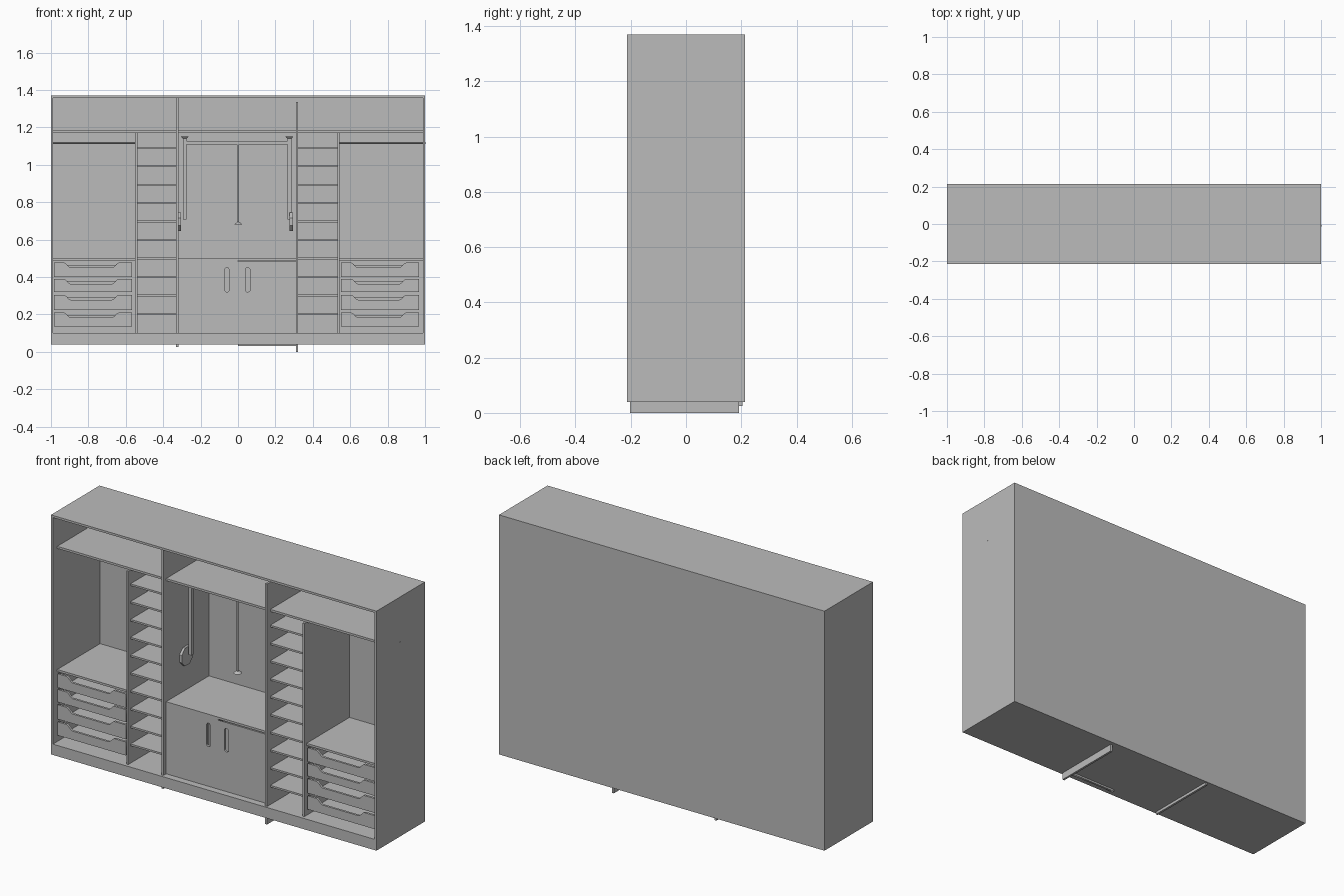
import bpy, bmesh, math
from mathutils import Matrix, Vector

if "Cube" in bpy.data.objects:
    bpy.data.objects.remove(bpy.data.objects["Cube"])

grey = bpy.data.materials.new("plain_grey")
grey.use_nodes = True
COLOUR = (0.5, 0.5, 0.5, 1)
grey.diffuse_color = COLOUR
grey.node_tree.nodes["Principled BSDF"].inputs["Base Color"].default_value = COLOUR


def add(name, mesh):
    mesh.materials.clear()
    mesh.materials.append(grey)
    ob = bpy.data.objects.new(name, mesh)
    bpy.context.collection.objects.link(ob)
    return ob


def from_bmesh(name, bm):
    mesh = bpy.data.meshes.new(name)
    bm.to_mesh(mesh)
    bm.free()
    return add(name, mesh)


def box(name, x0, x1, y0, y1, z0, z1):
    bm = bmesh.new()
    centre = Vector((x0 + x1, y0 + y1, z0 + z1)) / 2
    size = Matrix.Diagonal((x1 - x0, y1 - y0, z1 - z0, 1))
    bmesh.ops.create_cube(bm, size=1, matrix=Matrix.Translation(centre) @ size)
    return from_bmesh(name, bm)


def tube(name, centre, length, r1, r2, sides=16, along_x=False, turn=0):
    bm = bmesh.new()
    mat = Matrix.Translation(centre)
    if along_x:
        mat = mat @ Matrix.Rotation(math.pi / 2, 4, 'Y')
    mat = mat @ Matrix.Rotation(turn, 4, 'Z')
    bmesh.ops.create_cone(bm, cap_ends=True, segments=sides, radius1=r1,
                          radius2=r2, depth=length, matrix=mat)
    return from_bmesh(name, bm)


def panel(name, outlines, y, thick):
    """Upright panel from x-z outlines; inner outlines become holes."""
    curve = bpy.data.curves.new(name, 'CURVE')
    curve.dimensions = '2D'
    curve.fill_mode = 'BOTH'
    curve.extrude = thick / 2
    for pts in outlines:
        spline = curve.splines.new('POLY')
        spline.points.add(len(pts) - 1)
        for p, (x, z) in zip(spline.points, pts):
            p.co = (x, z, 0, 1)
        spline.use_cyclic_u = True
    temp = bpy.data.objects.new(name + "_outline", curve)
    mesh = bpy.data.meshes.new_from_object(temp)
    bpy.data.objects.remove(temp)
    mesh.transform(Matrix.Translation((0, y + thick / 2, 0)) @ Matrix.Rotation(math.pi / 2, 4, 'X'))
    return add(name, mesh)


def rect(x0, x1, z0, z1):
    return [(x0, z0), (x1, z0), (x1, z1), (x0, z1)]


def slot(x, z0, z1, r):
    pts = []
    for zc, start in ((z1 - r, 0), (z0 + r, math.pi)):
        for i in range(9):
            a = start + math.pi * i / 8
            pts.append((x + r * math.cos(a), zc + r * math.sin(a)))
    return pts


T = 0.012          # board thickness
D = 0.213          # half depth
FRONT, BACK = -0.175, 0.201
BASE, FLOOR, TOP = 0.04, 0.1, 1.37

# Carcass
box("base", -1, 1, -D, D, BASE, FLOOR)
box("top_board", -1, 1, -D, D, TOP - T, TOP)
box("right_side", -1, -1 + T, -D, D, FLOOR, TOP - T)
box("left_side", 1 - T, 1, -D, D, FLOOR, TOP - T)
box("back_panel", -1 + T, 1 - T, BACK, D, FLOOR, TOP - T)

# Main dividers, running down past the base
box("right_main_divider", -0.331, -0.319, -0.2, 0.205, 0.025, 1.358)
box("left_main_divider", 0.309, 0.321, -0.203, 0.192, 0, 1.335)

# Outer dividers and full width upper shelf
UPPER = 1.172
box("right_outer_divider", -0.55, -0.538, -0.195, BACK, FLOOR, UPPER)
box("left_outer_divider", 0.532, 0.544, -0.195, BACK, FLOOR, UPPER)
for name, x0, x1 in (("right", -0.988, -0.331), ("middle", -0.319, 0.309), ("left", 0.321, 0.988)):
    box(name + "_upper_shelf", x0, x1, FRONT, BACK, UPPER, UPPER + T)

# Narrow shelf columns
for side, x0, x1 in (("right", -0.538, -0.331), ("left", 0.321, 0.532)):
    for i in range(10):
        z = 0.197 + i * 0.0988
        box(f"{side}_shelf_{i + 1}", x0, x1, FRONT, BACK, z, z + 0.01)


def drawer(name, x0, x1, z0, z1):
    """Open box whose front has a curved finger cut-out along the top."""
    mid = (x0 + x1) / 2 - 0.008
    edge = []
    for i in range(7):
        t = i / 6
        ease = t * t * (3 - 2 * t)
        edge.append((0.147 - 0.037 * t, z1 - 0.027 * ease))
    outline = [(x0, z1), (x0, z0), (x1, z0), (x1, z1)]
    outline += [(mid + dx, z) for dx, z in edge]
    outline += [(mid - dx, z) for dx, z in reversed(edge)]
    panel(name + "_front", [outline], FRONT, T)
    y0, y1 = FRONT + T, 0.17
    box(name + "_bottom", x0 + T, x1 - T, y0, y1, z0, z0 + 0.008)
    box(name + "_right_wall", x0 + T, x0 + 2 * T, y0, y1, z0 + 0.008, z1 - T)
    box(name + "_left_wall", x1 - 2 * T, x1 - T, y0, y1, z0 + 0.008, z1 - T)
    box(name + "_back", x0 + 2 * T, x1 - 2 * T, y1 - T, y1, z0 + 0.008, z1 - T)


# Drawer bays with a counter and a hanging rail
DRAWERS = ((0.135, 0.21), (0.225, 0.305), (0.32, 0.39), (0.4, 0.477))
for side, x0, x1, d0, d1 in (("right", -0.988, -0.55, -0.985, -0.567),
                             ("left", 0.544, 0.988, 0.551, 0.969)):
    box(side + "_counter", x0, x1, FRONT, BACK, 0.488, 0.5)
    for i, (z0, z1) in enumerate(DRAWERS):
        drawer(f"{side}_drawer_{i + 1}", d0, d1, z0, z1)
    end = 1.002 if side == "left" else x1
    rail = tube(side + "_hanging_rail", ((x0 + end) / 2, -0.008, 1.117), end - x0,
                0.005, 0.005, along_x=True)

# Middle cupboard with slotted doors
box("cupboard_top", -0.319, 0.309, FRONT, BACK, 0.488, 0.5)
panel("right_door", [rect(-0.319, -0.001, FLOOR, 0.488), slot(-0.059, 0.32, 0.45, 0.011)], FRONT, T)
panel("left_door", [rect(0.001, 0.309, 0.03, 0.483), slot(0.052, 0.32, 0.45, 0.013)], FRONT, T)

# Pull-down clothes lift
for side, x, px in (("right", -0.285, -0.312), ("left", 0.275, 0.285)):
    box(side + "_lift_arm", x - 0.01, x + 0.01, -0.015, 0.007, 0.707, 1.14)
    tube(side + "_lift_cap", (x, -0.004, 1.146), 0.012, 0.011, 0.022)
    tube(side + "_lift_pivot", (px, -0.008, 0.695), 0.014 if x < 0 else 0.02, 0.054, 0.054,
         sides=8, along_x=True, turn=math.pi / 8)
box("lift_bar", -0.275, 0.265, -0.014, 0.006, 1.108, 1.127)
tube("pull_rod", (0, -0.004, 0.9), 0.42, 0.006, 0.006)
tube("pull_knob", (0.002, -0.004, 0.687), 0.012, 0.022, 0.008)
